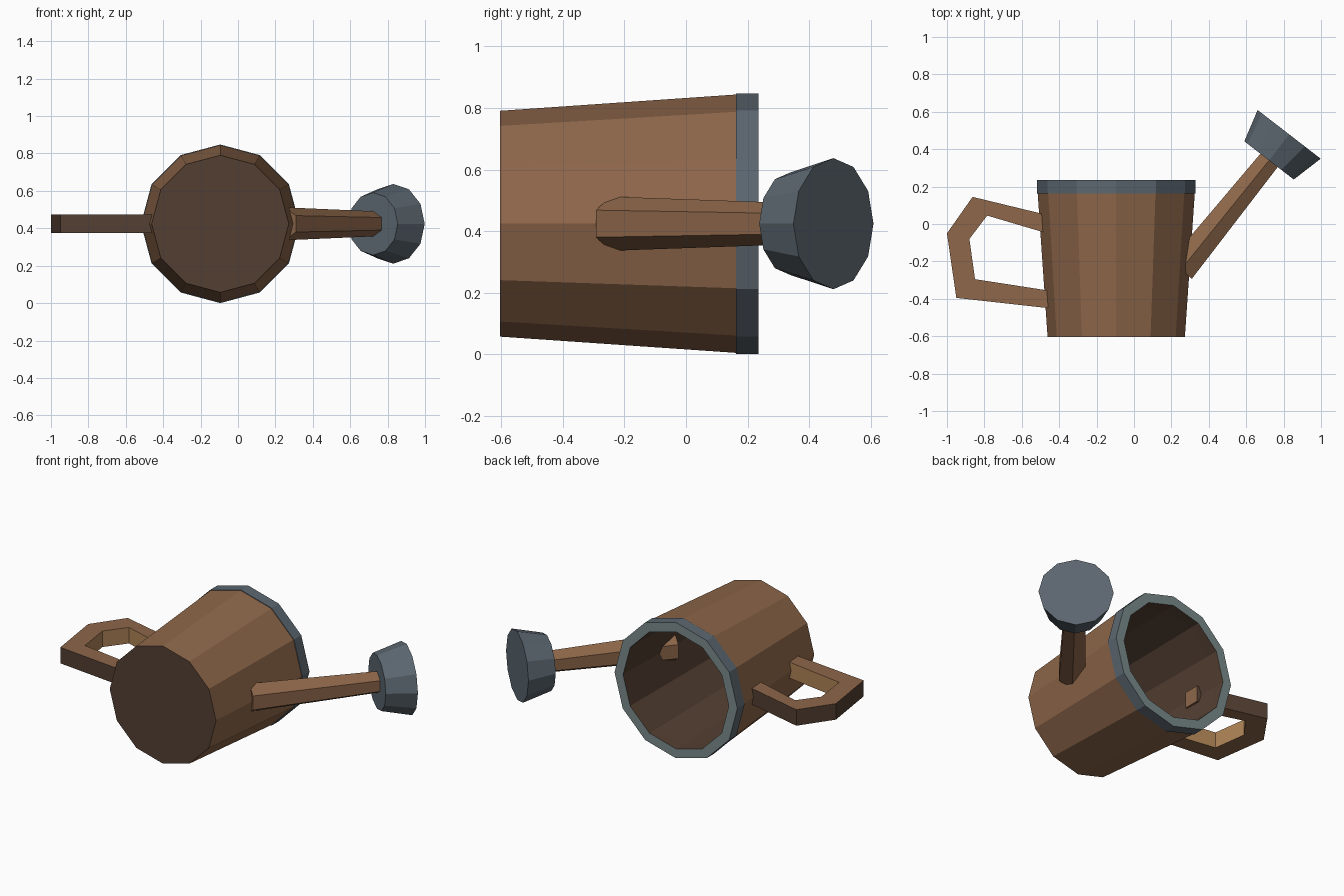
import bpy, bmesh, math
from mathutils import Vector

if "Cube" in bpy.data.objects:
    bpy.data.objects.remove(bpy.data.objects["Cube"])

ZC = 0.424      # height of the centre line
XC = -0.095     # centre of the can


def material(name, rgb):
    m = bpy.data.materials.new(name)
    lin = [(c / 255 / 12.92) if c < 11 else ((c / 255 + 0.055) / 1.055) ** 2.4 for c in rgb]
    m.diffuse_color = (*lin, 1)
    m.use_nodes = True
    m.node_tree.nodes["Principled BSDF"].inputs["Base Color"].default_value = m.diffuse_color
    return m


BROWN = material("brown", (142, 103, 74))
DARK = material("dark_brown", (84, 63, 50))
TAN = material("light_tan", (176, 132, 87))
GREY = material("blue_grey", (92, 103, 112))
PALE = material("pale_grey", (122, 138, 139))


def finish(name, bm, mats):
    bmesh.ops.recalc_face_normals(bm, faces=bm.faces)
    mesh = bpy.data.meshes.new(name)
    bm.to_mesh(mesh)
    bm.free()
    for m in mats:
        mesh.materials.append(m)
    ob = bpy.data.objects.new(name, mesh)
    bpy.context.collection.objects.link(ob)
    return ob


def lathe(name, origin, axis, profile, sides, mats, seg_mats, cap_mats=None):
    """Sweep (radius, distance) rings round an axis; no cap_mats closes the profile into a ring."""
    bm = bmesh.new()
    o, d = Vector(origin), Vector(axis).normalized()
    up = Vector((0, 0, 1))
    side = d.cross(up)
    rings = []
    for r, t in profile:
        rings.append([bm.verts.new(o + d * t + r * (up * math.cos(a) + side * math.sin(a)))
                      for a in (2 * math.pi * k / sides for k in range(sides))])
    pairs = list(zip(rings, rings[1:]))
    if cap_mats is None:
        pairs.append((rings[-1], rings[0]))
    else:
        for ring, mi in zip((rings[0], rings[-1]), cap_mats):
            bm.faces.new(ring).material_index = mi
    for (a, b), mi in zip(pairs, seg_mats):
        for k in range(sides):
            j = (k + 1) % sides
            bm.faces.new((a[k], a[j], b[j], b[k])).material_index = mi
    return finish(name, bm, mats)


# Hollow tapered can lying on its side, with dark base and inside
lathe("can_body", (XC, 0, ZC), (0, 1, 0),
      [(0.367, -0.605), (0.42, 0.165), (0.365, 0.165), (0.345, -0.56)], 12,
      [BROWN, DARK], [0, 1, 1], (1, 1))

# Metal rim band
lathe("rim", (XC, 0, ZC), (0, 1, 0),
      [(0.424, 0.163), (0.424, 0.235), (0.365, 0.235), (0.365, 0.163)], 12,
      [GREY, PALE, DARK], [0, 1, 2, 0])

# Spout reaching from inside the can to the sprinkler head
start, end = Vector((0.25, -0.245, ZC)), Vector((0.73, 0.35, ZC))
lathe("spout", start, end - start,
      [(0.088, 0), (0.067, (end - start).length)], 6, [BROWN], [0], (0, 0))

# Flared sprinkler head
lathe("sprinkler_head", (0.722, 0.34, ZC), (0.61, 0.79, 0),
      [(0.167, 0), (0.213, 0.176)], 12, [GREY], [0], (0, 0))

# Angular handle: flat band between an outer and an inner path
outer = [(-0.43, -0.453), (-0.95, -0.395), (-1.0, -0.05), (-0.863, 0.145), (-0.43, 0.04)]
inner = [(-0.43, -0.36), (-0.85, -0.295), (-0.88, -0.08), (-0.785, 0.045), (-0.43, -0.06)]
bm = bmesh.new()
grid = [[bm.verts.new((x, y, ZC + h)) for x, y in path]
        for path, h in ((outer, 0.05), (inner, 0.05), (inner, -0.05), (outer, -0.05))]
tones = (0, 2, 0, 1)   # top, inner side, underside, outer side
for s in range(4):
    a, b = grid[s], grid[(s + 1) % 4]
    for k in range(4):
        bm.faces.new((a[k], a[k + 1], b[k + 1], b[k])).material_index = tones[s]
for k in (0, 4):
    bm.faces.new([g[k] for g in grid])
finish("handle", bm, [BROWN, DARK, TAN])
